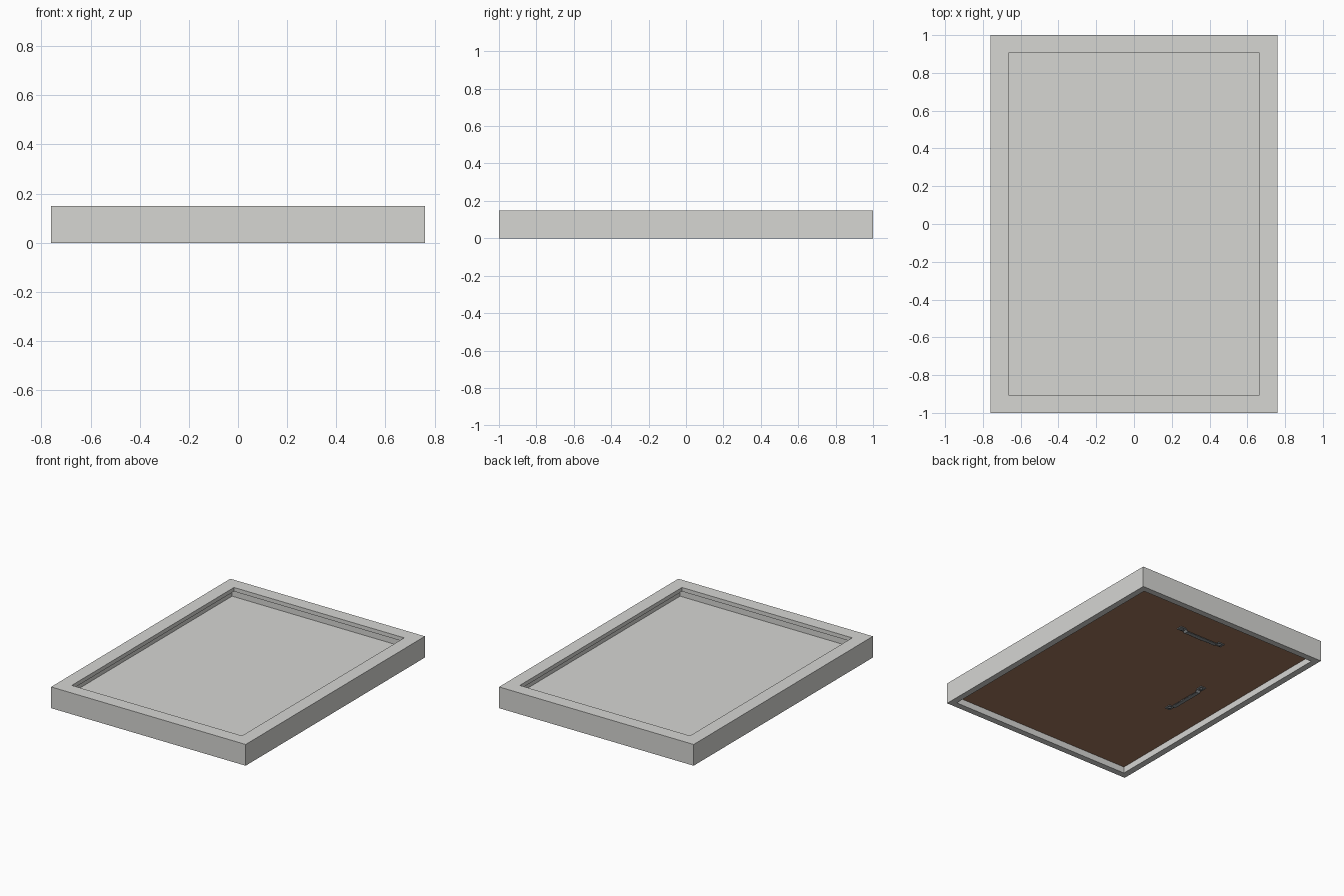
import bpy, bmesh, math

if "Cube" in bpy.data.objects:
    bpy.data.objects.remove(bpy.data.objects["Cube"])


def material(name, rgb):
    m = bpy.data.materials.new(name)
    m.diffuse_color = (*rgb, 1)
    m.use_nodes = True
    m.node_tree.nodes["Principled BSDF"].inputs["Base Color"].default_value = m.diffuse_color
    return m


FRAME = material("pale grey", (0.67, 0.67, 0.65))
BOARD = material("brown board", (0.37, 0.19, 0.11))
STEEL = material("dark steel", (0.28, 0.30, 0.31))


def finish(bm, name, mat):
    bmesh.ops.recalc_face_normals(bm, faces=bm.faces)
    mesh = bpy.data.meshes.new(name)
    bm.to_mesh(mesh)
    bm.free()
    mesh.materials.append(mat)
    ob = bpy.data.objects.new(name, mesh)
    bpy.context.collection.objects.link(ob)
    return ob


def add_box(bm, x0, x1, y0, y1, z0, z1):
    ret = bmesh.ops.create_cube(bm, size=1)
    for v in ret["verts"]:
        v.co.x = x1 if v.co.x > 0 else x0
        v.co.y = y1 if v.co.y > 0 else y0
        v.co.z = z1 if v.co.z > 0 else z0


def add_prism(bm, points, axis_map, lo, hi):
    """Extrude a 2D outline between two depths."""
    rings = [[bm.verts.new(axis_map(a, b, d)) for a, b in points] for d in (lo, hi)]
    n = len(points)
    for i in range(n):
        j = (i + 1) % n
        bm.faces.new((rings[0][i], rings[0][j], rings[1][j], rings[1][i]))
    bm.faces.new(rings[0])
    bm.faces.new(rings[1])


HX, HY, TOP = 0.76, 1.0, 0.15
RABBET = 0.045      # width of the rim seen from behind
LIP = 0.095         # width of the frame seen from the front

# Mitred frame: an L-shaped section (inset, height) carried round the rectangle
section = [(0, 0), (0, TOP), (LIP, TOP), (LIP, 0.122), (RABBET, 0.122), (RABBET, 0)]
bm = bmesh.new()
corners = [(1, 1), (-1, 1), (-1, -1), (1, -1)]
rings = [[bm.verts.new((sx * (HX - d), sy * (HY - d), z)) for d, z in section]
         for sx, sy in corners]
for c in range(4):
    a, b = rings[c], rings[(c + 1) % 4]
    for i in range(len(section)):
        j = (i + 1) % len(section)
        bm.faces.new((a[i], a[j], b[j], b[i]))
finish(bm, "frame", FRAME)

# Picture panel and backing board held in the rabbet
px, py = HX - RABBET, HY - RABBET
bm = bmesh.new()
add_box(bm, -px, px, -py, py, 0.050, 0.056)
finish(bm, "picture_panel", FRAME)
bm = bmesh.new()
add_box(bm, -px, px, -py, py, 0.045, 0.050)
finish(bm, "backing_board", BOARD)


# Sawtooth hanger: raised toothed strip, stepped ends, flat tabs and nail heads
def hanger(name, x, y, angle):
    bm = bmesh.new()
    span, end, teeth = 0.125, 0.185, 13
    pitch = 2 * span / teeth
    outline = [(span, 0.016), (-span, 0.016)]
    for i in range(teeth):
        outline += [(-span + i * pitch, -0.017), (-span + (i + 0.5) * pitch, -0.010)]
    outline.append((span, -0.017))
    add_prism(bm, outline, lambda a, b, d: (a, b, d), -0.018, -0.013)
    for s in (1, -1):
        step = [(s * span, -0.018), (s * (span + 0.012), -0.005),
                (s * (span + 0.012), 0), (s * span, -0.013)]
        add_prism(bm, step, lambda a, b, d: (a, d, b), -0.017, 0.016)
        add_box(bm, *sorted((s * (span + 0.012), s * end)), -0.021, 0.021, -0.005, 0)
        nail = bmesh.ops.create_cone(bm, cap_ends=True, segments=12,
                                     radius1=0.008, radius2=0.012, depth=0.006)
        bmesh.ops.translate(bm, verts=nail["verts"], vec=(s * 0.161, 0, -0.008))
    ob = finish(bm, name, STEEL)
    ob.location = (x, y, 0.045)
    ob.rotation_euler.z = angle


hanger("top_hanger", 0, 0.68, 0)
hanger("side_hanger", -0.44, 0, math.pi / 2)
